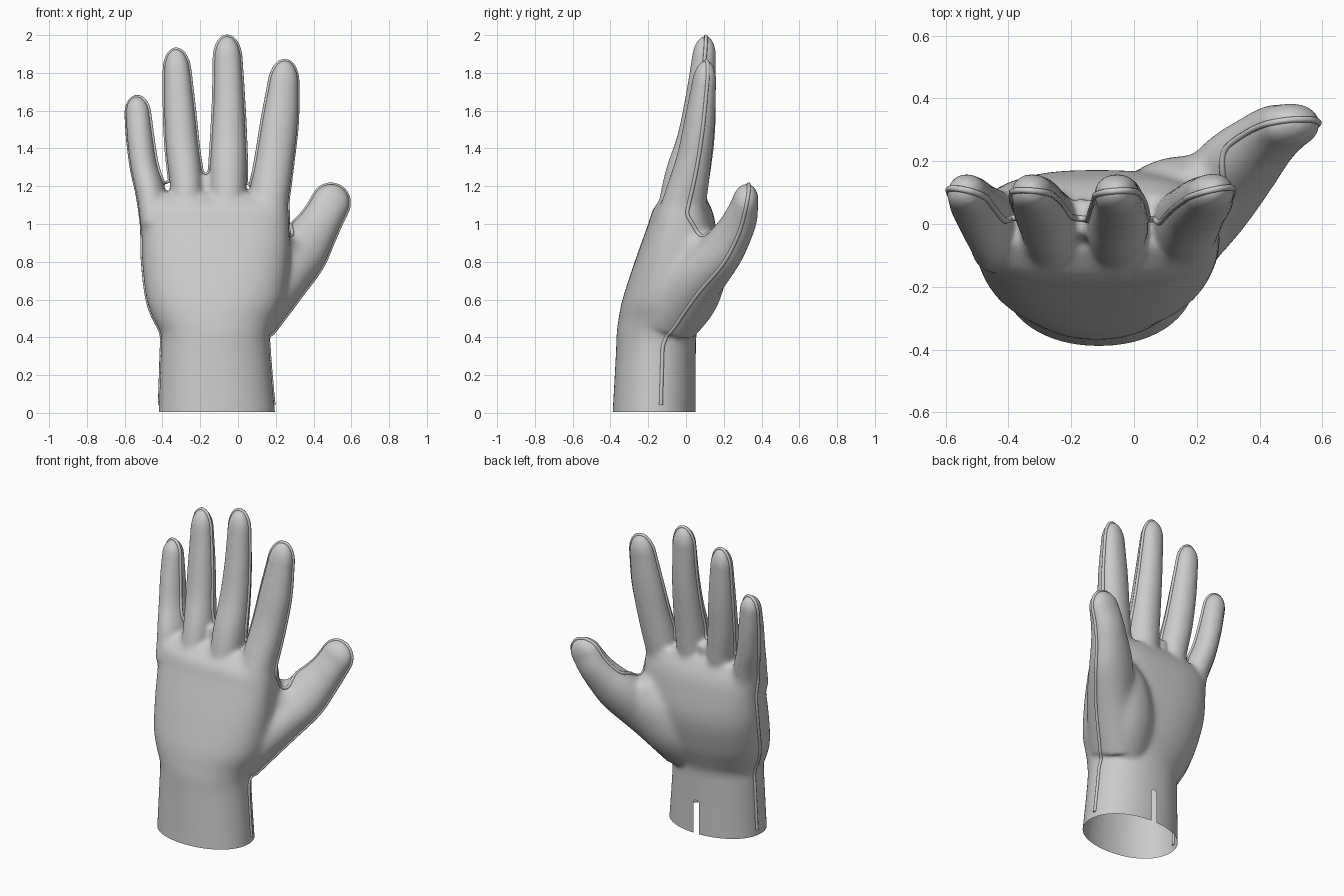
import bpy, bmesh, math
from mathutils import Vector, Matrix
from mathutils.bvhtree import BVHTree

if "Cube" in bpy.data.objects:
    bpy.data.objects.remove(bpy.data.objects["Cube"])

SIDES = 48
Y = Vector((0, 1, 0))
grey = bpy.data.materials.new("light grey rubber")
grey.diffuse_color = (0.6, 0.6, 0.6, 1)
grey.use_nodes = True
grey.node_tree.nodes["Principled BSDF"].inputs["Base Color"].default_value = grey.diffuse_color


def resample(rows, steps=6):
    """Catmull-Rom interpolation of section rows."""
    out = []
    for i in range(len(rows) - 1):
        p0, p1 = rows[max(i - 1, 0)], rows[i]
        p2, p3 = rows[i + 1], rows[min(i + 2, len(rows) - 1)]
        for s in range(steps):
            t = s / steps
            out.append([b + 0.5 * t * (c - a + t * (2 * a - 5 * b + 4 * c - d + t * (3 * (b - c) + d - a)))
                        for a, b, c, d in zip(p0, p1, p2, p3)])
    return out + [list(rows[-1])]


def loft(bm, rows, cap=0, roll=0, level=False):
    """Skin oval sections (x, y, z, half width, half depth); return left and right edges."""
    rows = resample(rows)
    rings, left, right, sections = [], [], [], []
    n = len(rows)
    for i, r in enumerate(rows):
        t = Vector(rows[min(i + 1, n - 1)][:3]) - Vector(rows[max(i - 1, 0)][:3])
        t = Vector((0, 0, 1)) if level else t.normalized()
        # level sections grow squarer towards the knuckles
        e = 2.1 + 0.75 * min(max((r[2] - .5) / .5, 0), 1) if level else 2.15
        sections.append((Vector(r[:3]), t, r[3], r[4], e))
    if cap:
        c, t, w, d, e = sections[-1]
        for k in range(1, 9):
            a = math.radians(k * 10.9)
            sections.append((c + t * cap * math.sin(a), t, w * math.cos(a), d * math.cos(a), e))
    for c, t, w, d, e in sections:
        u = Y.cross(t).normalized()
        v = t.cross(u)
        rot = Matrix.Rotation(math.radians(roll), 3, t)
        u, v = rot @ u, rot @ v
        ring = []
        for k in range(SIDES):
            a = 2 * math.pi * k / SIDES
            cu, sv = math.cos(a), math.sin(a)
            cu = math.copysign(abs(cu) ** (2 / e), cu)
            sv = math.copysign(abs(sv) ** (2 / e), sv)
            ring.append(bm.verts.new(c + u * w * cu + v * d * sv))
        rings.append(ring)
        right.append(c + u * w)
        left.append(c - u * w)
    for a, b in zip(rings, rings[1:]):
        for k in range(SIDES):
            j = (k + 1) % SIDES
            bm.faces.new((a[k], a[j], b[j], b[k]))
    bm.faces.new(rings[0][::-1])
    bm.faces.new(rings[-1])
    return left, right


bm = bmesh.new()
# Cuff and palm
palm_l, palm_r = loft(bm, [
    (-.11, -.17, -.06, .312, .222), (-.12, -.16, .3, .29, .212), (-.12, -.155, .42, .29, .212),
    (-.125, -.135, .5, .325, .222), (-.12, -.105, .6, .365, .232), (-.118, -.05, .8, .39, .222),
    (-.12, -.022, 1.0, .392, .178), (-.128, -.018, 1.09, .392, .15), (-.12, .005, 1.165, .35, .085)], level=True)
shift = Vector((0, .035, 0))
palm_l, palm_r = [[p + shift for p in side if p.z >= .005] for side in (palm_l, palm_r)]

# Ball of the thumb, and the web between ring and middle finger
loft(bm, [(0, -.07, .46, .13, .12), (.08, .025, .62, .165, .15),
          (.16, .075, .78, .165, .145), (.21, .095, .89, .12, .105)], .07)
loft(bm, [(-.165, 0, 1.0, .06, .08), (-.168, .02, 1.24, .045, .06)], .02)

# All fingers share one side profile, root to tip: (y, half depth)
SIDE = [(-.037, .13), (0, .113), (.043, .091), (.073, .079), (.094, .064)]


def finger(bm, front, cap, roll):
    """Front sections are (x, z, half width)."""
    return loft(bm, [(x, y, z, w, d) for (x, z, w), (y, d) in zip(front, SIDE)], cap, roll)


little = finger(bm, [(-.436, .98, .076), (-.457, 1.15, .076), (-.495, 1.3, .07),
                     (-.517, 1.45, .068), (-.53, 1.58, .064)], .098, -12)
ring = finger(bm, [(-.27, 1.0, .09), (-.272, 1.2, .088), (-.295, 1.4, .086),
                   (-.31, 1.6, .08), (-.322, 1.8, .069)], .13, -4)
middle = finger(bm, [(-.06, 1.0, .095), (-.053, 1.25, .098), (-.05, 1.45, .09),
                     (-.05, 1.65, .08), (-.055, 1.87, .071)], .128, 4)
index = finger(bm, [(.15, 1.0, .105), (.165, 1.15, .105), (.195, 1.35, .1),
                    (.222, 1.55, .095), (.24, 1.73, .079)], .14, 12)
thumb = loft(bm, [(.08, -.09, .48, .12, .15), (.22, .045, .68, .13, .14), (.33, .185, .85, .14, .115),
                  (.41, .262, .97, .115, .095), (.455, .295, 1.045, .103, .085), (.49, .312, 1.11, .1, .07)], .105)

# Outline path for the seam: up and down each finger, with a drop point in each gap
path = [p for p in palm_l if p.z < .98]
gaps = set()
low = 1.1
for (l, r), gap in ((little, (-.39, .02, 1.25)), (ring, (-.172, .02, 1.34)),
                    (middle, (.06, .02, 1.27)), (index, (.29, .09, 1.06))):
    path += [p for p in l if p.z > low]
    low = gap[2] - .02
    path += [p for p in reversed(r) if p.z > low]
    gaps.add(len(path))
    path.append(Vector(gap))
path += thumb[0][16:] + thumb[1][::-1][:-2] + [p for p in reversed(palm_r) if p.z < .36]

bmesh.ops.recalc_face_normals(bm, faces=bm.faces)
mesh = bpy.data.meshes.new("glove")
bm.to_mesh(mesh)
bm.free()
glove = bpy.data.objects.new("glove", mesh)
bpy.context.collection.objects.link(glove)
bpy.context.view_layer.objects.active = glove
glove.select_set(True)

# Fuse the parts into one skin and soften the joins, the palm most of all
fuse = glove.modifiers.new("fuse", 'REMESH')
fuse.mode = 'VOXEL'
fuse.voxel_size = 0.011
bpy.ops.object.modifier_apply(modifier="fuse")
palm = glove.vertex_groups.new(name="palm")
for v in glove.data.vertices:
    x, y, z = v.co
    w = min((z - .44) / .1, (1.2 - z) / .12, (.42 - x) / .1, 1)
    if w > 0:
        palm.add([v.index], w, 'REPLACE')
for name, rounds, group in (("soften", 12, ""), ("soften_palm", 45, "palm")):
    soft = glove.modifiers.new(name, 'SMOOTH')
    soft.factor = 0.5
    soft.iterations = rounds
    soft.vertex_group = group
    bpy.ops.object.modifier_apply(modifier=name)

# Open the cuff and cut the round-topped slit at the palm side
bm = bmesh.new()
bm.from_mesh(glove.data)
bmesh.ops.bisect_plane(bm, geom=bm.verts[:] + bm.edges[:] + bm.faces[:], dist=1e-6,
                       plane_co=(0, 0, .005), plane_no=(0, 0, 1), clear_inner=True)
tree = BVHTree.FromBMesh(bm)
SLIT_X, HALF, TOP = -.11, .02, .2
planes = [((SLIT_X + HALF * math.cos(a), 0, TOP + HALF * math.sin(a)), Vector((math.cos(a), 0, math.sin(a))))
          for a in (math.radians(k) for k in range(0, 181, 45))]
for co, no in planes:
    near = [f for f in bm.faces if f.calc_center_median().y > -.1 and f.calc_center_median().z < .3
            and abs(f.calc_center_median().x - SLIT_X) < .1]
    geom = set(near) | {e for f in near for e in f.edges} | {v for f in near for v in f.verts}
    bmesh.ops.bisect_plane(bm, geom=list(geom), dist=1e-6, plane_co=co, plane_no=no)
slit = [f for f in bm.faces if f.calc_center_median().y > -.1
        and all((f.calc_center_median() - Vector(co)).dot(no) < 0 for co, no in planes)]
bmesh.ops.delete(bm, geom=slit, context='FACES')
bm.to_mesh(glove.data)
bm.free()
glove.data.materials.append(grey)
glove.data.shade_smooth()

# Seam bead running round the outline of the hand, laid on the skin and dipping into each gap
for i in gaps:
    path[i] = tree.ray_cast(path[i], Vector((0, 0, -1)))[0] or path[i]
dense = []
for a, b in zip(path, path[1:]):
    steps = max(1, math.ceil((b - a).length / .012))
    dense += [a.lerp(b, s / steps) for s in range(steps)]
dense.append(path[-1])
dense = [tree.find_nearest(p)[0] for p in dense]
for _ in range(8):
    mid = [(dense[i - 1] + dense[i] * 2 + dense[i + 1]) / 4 for i in range(1, len(dense) - 1)]
    dense = [dense[0]] + [tree.find_nearest(p)[0] for p in mid] + [dense[-1]]
curve = bpy.data.curves.new("seam", 'CURVE')
curve.dimensions = '3D'
curve.bevel_depth = .01
curve.bevel_resolution = 2
curve.use_fill_caps = True
spline = curve.splines.new('POLY')
spline.points.add(len(dense) - 1)
for p, co in zip(spline.points, dense):
    p.co = (*co, 1)
spline.use_smooth = True
curve.materials.append(grey)
seam = bpy.data.objects.new("seam", curve)
bpy.context.collection.objects.link(seam)
